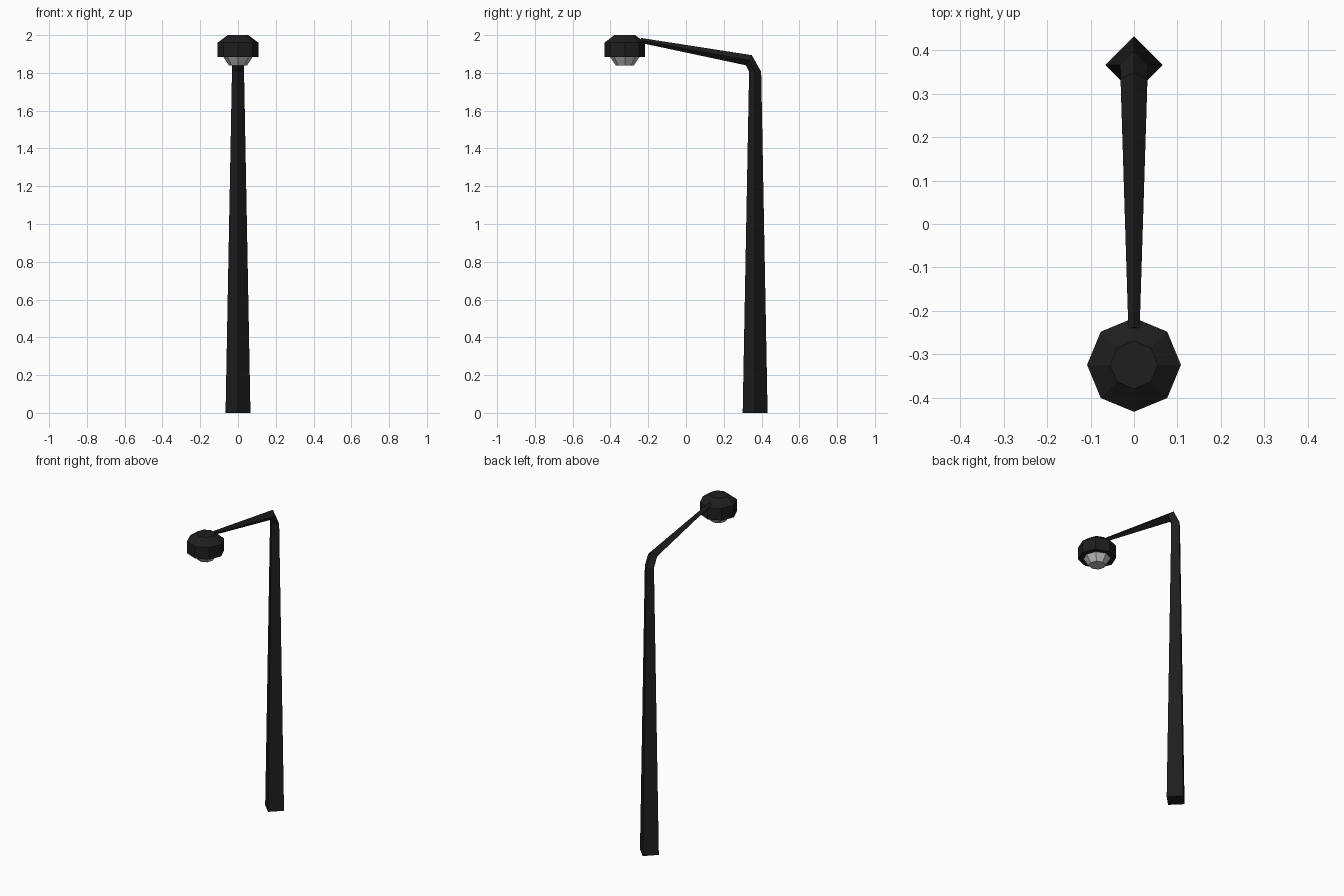
import bpy
import bmesh
from math import cos, sin, pi
from mathutils import Vector

cube = bpy.data.objects.get("Cube")
if cube:
    bpy.data.objects.remove(cube, do_unlink=True)


def material(name, rgb):
    mat = bpy.data.materials.new(name)
    mat.use_nodes = True
    mat.diffuse_color = (*rgb, 1)
    mat.node_tree.nodes["Principled BSDF"].inputs["Base Color"].default_value = (*rgb, 1)
    return mat


def loft(name, rings, sides, mat):
    """Skin closed rings, each given as (y, z, radius, direction in the yz plane)."""
    bm = bmesh.new()
    loops = []
    for y, z, radius, (dy, dz) in rings:
        across = Vector((0, dy, dz)).normalized()
        loop = []
        for i in range(sides):
            a = 2 * pi * i / sides
            offset = Vector((cos(a), 0, 0)) + across * sin(a)
            loop.append(bm.verts.new(Vector((0, y, z)) + offset * radius))
        loops.append(loop)
    for low, high in zip(loops, loops[1:]):
        for i in range(sides):
            j = (i + 1) % sides
            bm.faces.new((low[i], low[j], high[j], high[i]))
    bm.faces.new(loops[0])
    bm.faces.new(loops[-1])
    bmesh.ops.recalc_face_normals(bm, faces=bm.faces)
    mesh = bpy.data.meshes.new(name)
    bm.to_mesh(mesh)
    bm.free()
    mesh.materials.append(mat)
    obj = bpy.data.objects.new(name, mesh)
    bpy.context.collection.objects.link(obj)
    return obj


black = material("black metal", (0.013, 0.013, 0.013))
glass = material("pale glass", (0.5, 0.5, 0.5))
FLAT = (1, 0)

# Square pole set on its corner, bent over into the tapering arm
loft("pole_and_arm", [
    (0.366, 0, 0.066, FLAT),
    (0.366, 1.806, 0.032, FLAT),
    (0.333, 1.867, 0.031, (0.5, 0.86)),
    (-0.24, 1.972, 0.013, (0.18, 1)),
], 4, black)

# Octagonal lamp housing with a sloped roof
LAMP_Y = -0.324
loft("lamp_housing", [
    (LAMP_Y, 1.884, 0.108, FLAT),
    (LAMP_Y, 1.96, 0.108, FLAT),
    (LAMP_Y, 2.0, 0.055, FLAT),
], 8, black)

# Tapered glass below the housing
loft("lamp_glass", [
    (LAMP_Y, 1.84, 0.048, FLAT),
    (LAMP_Y, 1.89, 0.082, FLAT),
], 8, glass)
